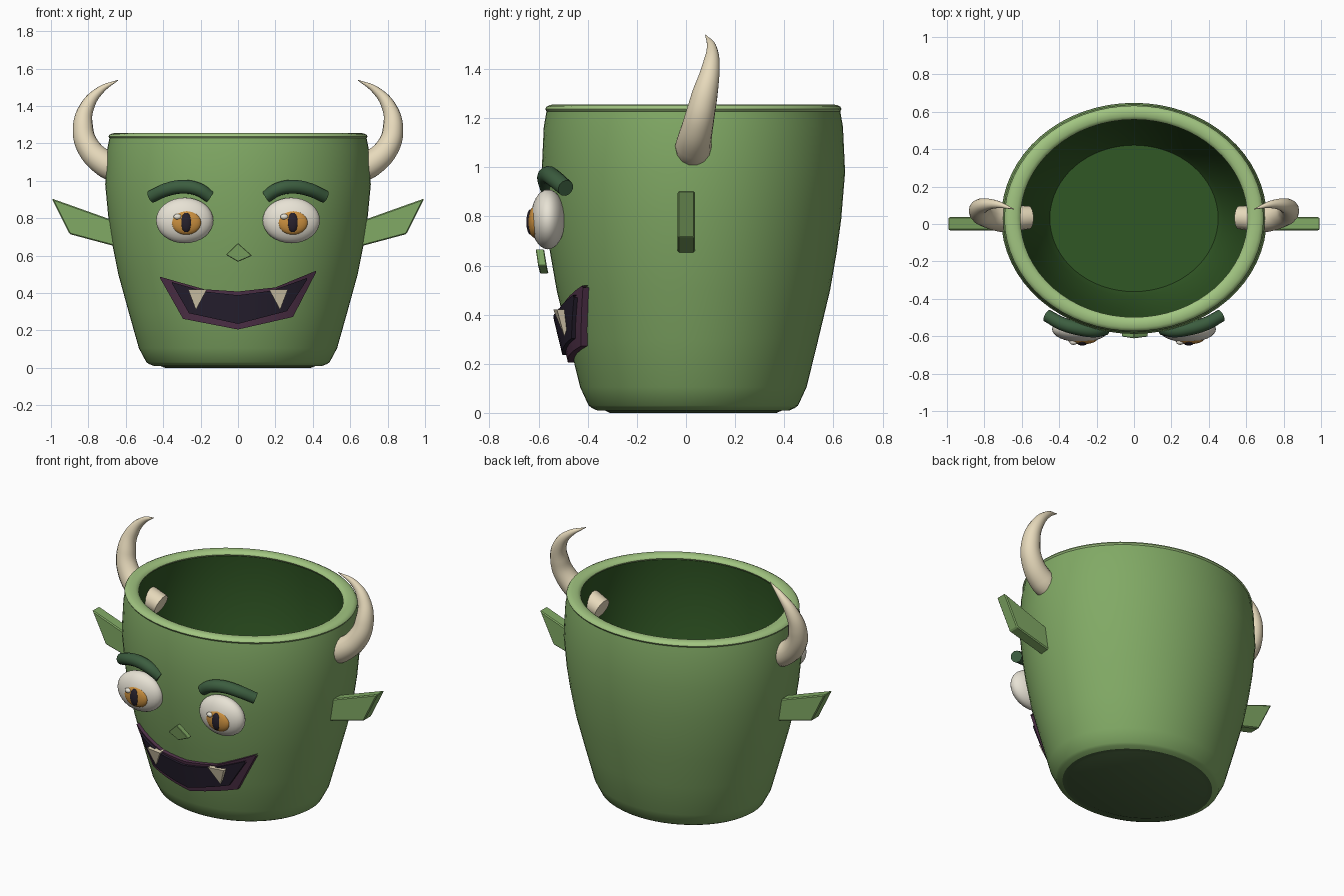
import bpy, bmesh, math
from math import sin, cos, pi, sqrt

if "Cube" in bpy.data.objects:
    bpy.data.objects.remove(bpy.data.objects["Cube"])

CY, RATIO = 0.03, 0.87          # pot centre in y, depth / width ratio
WALL = [(.475, .02), (.49, .03), (.53, .105), (.585, .3), (.64, .5), (.672, .66),
        (.692, .79), (.71, .98), (.70, 1.165), (.685, 1.24)]


def mat(name, r, g, b):
    m = bpy.data.materials.new(name)
    m.diffuse_color = (r, g, b, 1)
    m.use_nodes = True
    m.node_tree.nodes["Principled BSDF"].inputs["Base Color"].default_value = m.diffuse_color
    return m


GREEN = mat("skin_green", .22, .40, .13)
RIM = mat("rim_green", .36, .56, .22)
INSIDE = mat("inside_green", .03, .095, .018)
BASE = mat("base_green", .07, .13, .05)
BROW = mat("brow_green", .045, .11, .05)
IVORY = mat("ivory", .80, .70, .50)
WHITE = mat("eye_white", .80, .76, .66)
IRIS = mat("iris_orange", .60, .28, .05)
BLACK = mat("pupil_black", .02, .015, .025)
LIP = mat("lip_purple", .09, .035, .075)
DARK = mat("mouth_dark", .022, .016, .032)


def lerp(table, t):
    for (a, u), (b, v) in zip(table, table[1:]):
        if t <= b:
            return u + (v - u) * (t - a) / (b - a)
    return table[-1][1]


def front_y(x, z):
    """y of the pot's front surface at x, z"""
    r = lerp([(h, w) for w, h in WALL], z)
    return CY - r * RATIO * sqrt(max(0, 1 - (x / r) ** 2))


def finish(ob, material, angle=35):
    ob.data.materials.append(material)
    bpy.ops.object.select_all(action='DESELECT')
    ob.select_set(True)
    bpy.context.view_layer.objects.active = ob
    if angle:
        bpy.ops.object.shade_smooth_by_angle(angle=math.radians(angle))
    return ob


def mesh(name, verts, faces, material, angle=35, fix=True):
    me = bpy.data.meshes.new(name)
    me.from_pydata(verts, [], faces)
    bm = bmesh.new()
    bm.from_mesh(me)
    bmesh.ops.remove_doubles(bm, verts=bm.verts, dist=1e-5)
    if fix:
        bmesh.ops.recalc_face_normals(bm, faces=bm.faces)
    bm.to_mesh(me)
    bm.free()
    ob = bpy.data.objects.new(name, me)
    bpy.context.collection.objects.link(ob)
    return finish(ob, material, angle)


def lathe(name, profile, material, n=64):
    verts = [(r * cos(2 * pi * j / n), CY + r * RATIO * sin(2 * pi * j / n), z)
             for r, z in profile for j in range(n)]
    faces = [(i * n + j, i * n + (j + 1) % n, (i + 1) * n + (j + 1) % n, (i + 1) * n + j)
             for i in range(len(profile) - 1) for j in range(n)]
    return mesh(name, verts, faces, material, 40, False)


def prism(name, front, back, material, bevel=0.0):
    n = len(front)
    faces = [tuple(range(n)), tuple(range(2 * n - 1, n - 1, -1))]
    faces += [(i, i + n, (i + 1) % n + n, (i + 1) % n) for i in range(n)]
    ob = mesh(name, front + back, faces, material, 0)
    if bevel:
        b = ob.modifiers.new("bevel", 'BEVEL')
        b.width, b.segments = bevel, 1
    return ob


def ball(name, loc, scale, material):
    bpy.ops.mesh.primitive_uv_sphere_add(segments=32, ring_count=16, radius=1,
                                         location=loc, scale=scale)
    ob = bpy.context.object
    ob.name = name
    return finish(ob, material, 60)


def tube(name, points, material):
    """smooth tube through (x, y, z, radius) points"""
    cu = bpy.data.curves.new(name, 'CURVE')
    cu.dimensions, cu.bevel_depth, cu.bevel_resolution = '3D', 1.0, 5
    cu.use_fill_caps, cu.resolution_u = True, 8
    sp = cu.splines.new('BEZIER')
    sp.bezier_points.add(len(points) - 1)
    for p, (x, y, z, r) in zip(sp.bezier_points, points):
        p.co, p.radius = (x, y, z), r
        p.handle_left_type = p.handle_right_type = 'AUTO'
    ob = bpy.data.objects.new(name, cu)
    bpy.context.collection.objects.link(ob)
    bpy.ops.object.select_all(action='DESELECT')
    ob.select_set(True)
    bpy.context.view_layer.objects.active = ob
    bpy.ops.object.convert(target='MESH')
    return finish(bpy.context.object, material, 45)


def wrapped_plate(name, top, bottom, out, material):
    """plate following the pot front, between two x/z outlines"""
    x0, x1 = top[0][0], top[-1][0]
    xs = sorted({p[0] for p in top + bottom} | {x0 + (x1 - x0) * i / 16 for i in range(17)})
    verts, faces = [], []
    for x in xs:
        zt, zb = lerp(top, x), lerp(bottom, x)
        for d in (-out, .04):
            verts += [(x, front_y(x, z) + d, z) for z in (zt, (zt + zb) / 2, zb)]
    ring = (0, 1, 2, 5, 4, 3)
    for i in range(len(xs) - 1):
        a, b = i * 6, i * 6 + 6
        faces += [(a + p, a + q, b + q, b + p) for p, q in zip(ring, ring[1:] + ring[:1])]
    return mesh(name, verts, faces, material, 30)


# pot: wall, rolled rim, hollow inside, foot
lathe("pot_wall", [(.45, .01)] + WALL, GREEN)
lathe("pot_rim", [(.65 + .043 * cos(2 * pi * i / 12), 1.237 + .019 * sin(2 * pi * i / 12))
                  for i in range(13)], RIM)
lathe("pot_inside", [(.612, 1.24), (.622, 1.165), (.63, .98), (.612, .79), (.56, .5),
                     (.48, .17), (.45, .12), (0, .12)], INSIDE)
lathe("pot_foot", [(0, 0), (.39, 0), (.415, .01), (.455, .012)], BASE)

# mirrored parts
for s, side in ((-1, "left"), (1, "right")):
    ear = [(.995, .905), (.90, .715), (.65, .648), (.65, .782)]
    prism(side + "_ear", [(s * x, -.034, z) for x, z in ear],
          [(s * x, .037, z) for x, z in ear], GREEN, .006)
    horn = [(.56, .035, 1.03, .062), (.70, .03, 1.085, .074), (.80, .05, 1.18, .063),
            (.829, .075, 1.29, .054), (.805, .10, 1.40, .038), (.735, .105, 1.485, .021),
            (.642, .08, 1.538, .002)]
    tube(side + "_horn", [(s * x, y, z, r) for x, y, z, r in horn], IVORY)
    brow = [(.15, -.56, .915, .034), (.21, -.57, .953, .036), (.29, -.56, .968, .037),
            (.38, -.535, .953, .036), (.465, -.49, .915, .034)]
    tube(side + "_eyebrow", [(s * x, y, z, r) for x, y, z, r in brow], BROW)
    # eye: the gaze details are copied, not mirrored
    x = s * .285
    ball(side + "_eyeball", (x, -.562, .788), (.153, .070, .122), WHITE)
    ball(side + "_iris", (x + .008, -.615, .777), (.080, .028, .065), IRIS)
    ball(side + "_pupil", (x + .008, -.632, .777), (.030, .018, .052), BLACK)
    ball(side + "_eye_glint", (x - .038, -.632, .808), (.021, .014, .015), WHITE)
    # fang
    top = [(s * a, b, .42) for a, b in ((.166, -.54), (.267, -.525), (.262, -.46), (.172, -.48))]
    mesh(side + "_fang", top + [(s * .225, -.495, .31)],
         [(0, 1, 2, 3)] + [(i, (i + 1) % 4, 4) for i in range(4)], IVORY, 0)

# nose
kite = [(0, -.612, .667), (.075, -.602, .60), (0, -.594, .567), (-.065, -.602, .605)]
prism("nose", kite, [(x, y + .034, z) for x, y, z in kite], GREEN, .003)

# mouth: lip frame with dark opening standing slightly proud
wrapped_plate("mouth_lip",
              [(-.417, .487), (-.18, .42), (0, .408), (.2, .43), (.417, .519)],
              [(-.417, .48), (-.294, .262), (0, .205), (.294, .272), (.417, .51)], .025, LIP)
wrapped_plate("mouth_opening",
              [(-.353, .458), (-.18, .408), (0, .388), (.18, .413), (.369, .48)],
              [(-.353, .45), (-.262, .292), (0, .235), (.262, .303), (.369, .47)], .040, DARK)
